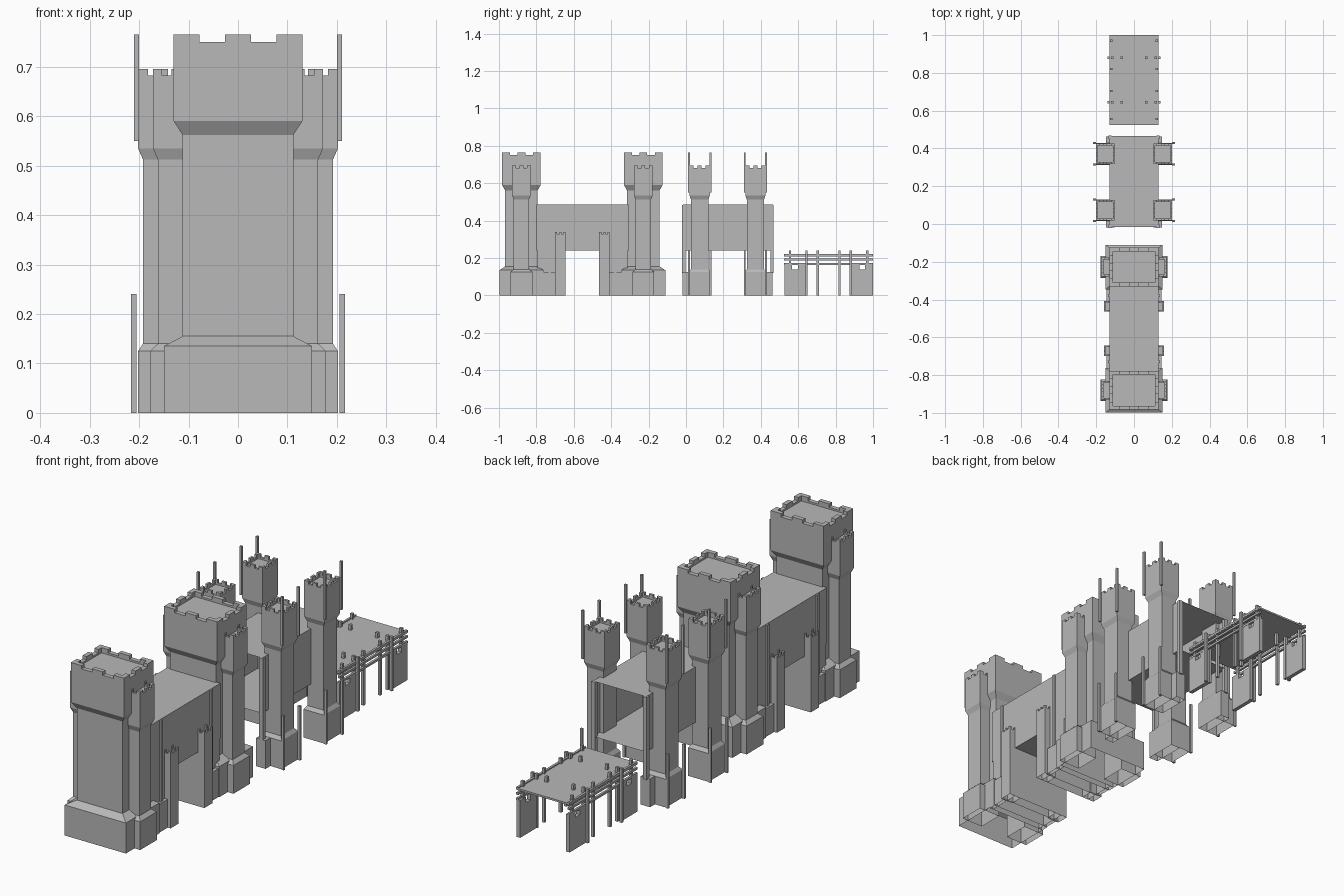
import bpy, bmesh

if "Cube" in bpy.data.objects:
    bpy.data.objects.remove(bpy.data.objects["Cube"], do_unlink=True)

stone = bpy.data.materials.new("stone_grey")
stone.use_nodes = True
GREY = (0.48, 0.48, 0.48, 1)
stone.diffuse_color = GREY
stone.node_tree.nodes["Principled BSDF"].inputs["Base Color"].default_value = GREY


def finish(bm, name):
    bmesh.ops.recalc_face_normals(bm, faces=bm.faces)
    mesh = bpy.data.meshes.new(name)
    bm.to_mesh(mesh)
    bm.free()
    mesh.materials.append(stone)
    ob = bpy.data.objects.new(name, mesh)
    bpy.context.collection.objects.link(ob)


def loft(bm, cx, cy, rings, cap=True):
    """Rectangular rings (half x, half y, z) joined bottom to top, open below."""
    prev = None
    for hx, hy, z in rings:
        ring = [bm.verts.new((cx + sx * hx, cy + sy * hy, z))
                for sx, sy in ((-1, -1), (1, -1), (1, 1), (-1, 1))]
        if prev:
            for i in range(4):
                j = (i + 1) % 4
                bm.faces.new((prev[i], prev[j], ring[j], ring[i]))
        prev = ring
    if cap:
        bm.faces.new(prev)


def add_box(bm, x0, x1, y0, y1, z0, z1):
    hx, hy = abs(x1 - x0) / 2, (y1 - y0) / 2
    cx, cy = (x0 + x1) / 2, (y0 + y1) / 2
    loft(bm, cx, cy, [(hx, hy, z0), (hx, hy, z1)])
    bm.verts.ensure_lookup_table()
    bm.faces.new(bm.verts[-8:-4][::-1])


def box(name, *bounds):
    bm = bmesh.new()
    add_box(bm, *bounds)
    finish(bm, name)


def merlons(bm, cx, cy, hx, hy, z0, z1, t):
    """Corner and middle teeth around a rectangular parapet."""
    ax, ay, mx, my = hx * 0.4, hy * 0.4, hx * 0.2, hy * 0.2
    for s in (-1, 1):
        for u in (-1, 1):
            # corner tooth made of two arms
            xs = sorted((cx + s * hx, cx + s * (hx - ax)))
            ys = sorted((cy + u * hy, cy + u * (hy - t)))
            add_box(bm, *xs, *ys, z0, z1)
            xs = sorted((cx + s * hx, cx + s * (hx - t)))
            ys = sorted((cy + u * (hy - t), cy + u * (hy - ay)))
            add_box(bm, *xs, *ys, z0, z1)
        ys = sorted((cy + s * hy, cy + s * (hy - t)))
        add_box(bm, cx - mx, cx + mx, *ys, z0, z1)
        xs = sorted((cx + s * hx, cx + s * (hx - t)))
        add_box(bm, *xs, cy - my, cy + my, z0, z1)


def tower(name, cx, cy, rings, top, t):
    """Lofted tower with sunken roof and battlements."""
    bm = bmesh.new()
    hx, hy, z = rings[-1]
    inner = (hx - t, hy - t)
    loft(bm, cx, cy, rings + [(*inner, z), (*inner, z - 0.008)])
    merlons(bm, cx, cy, hx, hy, z, top, t)
    finish(bm, name)


def turret_rings(base, shaft, head):
    return [(*base, 0), (*base, 0.125), (*shaft, 0.14), (*shaft, 0.512),
            (*head, 0.535), (*head, 0.682)]


def bridge(name, y0, y1, z0, z1, hx):
    """Hollow passage: floor, walls and deck, open at both ends."""
    bm = bmesh.new()
    a, b = [[bm.verts.new((x, y, z)) for x, z in
             ((-hx, z0), (hx, z0), (hx, z1), (-hx, z1))] for y in (y0, y1)]
    for i in range(4):
        j = (i + 1) % 4
        bm.faces.new((a[i], a[j], b[j], b[i]))
    finish(bm, name)


# Long gatehouse: two great towers joined by a bridge
MID = -0.554
bridge("gatehouse_bridge", -0.80, -0.308, 0.24, 0.485, 0.13)
for s, end in ((-1, "front"), (1, "back")):
    cy = MID + s * 0.326
    base, shaft, head = (0.15, 0.118), (0.112, 0.087), (0.13, 0.103)
    tower(f"{end}_great_tower", 0, cy,
          [(*base, 0), (*base, 0.135), (*shaft, 0.155), (*shaft, 0.562),
           (*head, 0.59), (*head, 0.75)], 0.765, 0.02)

    def span(a, b):
        return sorted((MID + s * a, MID + s * b))

    # pier carrying the bridge, with its plinth
    bm = bmesh.new()
    y0, y1 = span(0.09, 0.24)
    loft(bm, 0, (y0 + y1) / 2, [(0.13, 0.075, 0), (0.13, 0.075, 0.24)])
    y0, y1 = span(0.14, 0.24)
    loft(bm, 0, (y0 + y1) / 2, [(0.146, 0.05, 0), (0.146, 0.05, 0.125)])
    finish(bm, f"{end}_bridge_pier")

    for m, side in ((-1, "right"), (1, "left")):
        tower(f"{end}_{side}_side_turret", m * 0.125, cy,
              turret_rings((0.053, 0.058), (0.037, 0.041), (0.047, 0.05)),
              0.695, 0.01)
        tower(f"{end}_{side}_buttress", m * 0.13, MID + s * 0.118,
              [(0.03, 0.028, 0), (0.03, 0.028, 0.328)], 0.34, 0.008)
        box(f"{end}_{side}_pilaster", m * 0.125, m * 0.138,
            *span(0.168, 0.182), 0.12, 0.484)

# Short gatehouse: open passage held by four turrets
bridge("short_bridge", -0.017, 0.465, 0.24, 0.485, 0.13)
for s, end in ((-1, "front"), (1, "back")):
    cy = 0.222 + s * 0.149
    for m, side in ((-1, "right"), (1, "left")):
        cx = m * 0.152
        tag = f"short_{end}_{side}"
        tower(f"{tag}_turret", cx, cy,
              turret_rings((0.05, 0.058), (0.04, 0.046), (0.05, 0.054)),
              0.695, 0.01)
        # plinth reaching to the end of the passage
        bm = bmesh.new()
        loft(bm, m * 0.125, 0.222 + s * 0.167,
             [(0.023, 0.074, 0), (0.023, 0.074, 0.125)])
        finish(bm, f"{tag}_plinth")
        # poles on the outer corners, low and high
        for u in (-1, 1):
            y = cy + u * 0.057
            box(f"{tag}_high_pole", m * 0.200, m * 0.210, y - 0.005, y + 0.005, 0.55, 0.765)
            box(f"{tag}_low_pole", m * 0.205, m * 0.216, y - 0.005, y + 0.005, 0, 0.24)
        # corner post of the passage end
        y = 0.224 + s * 0.236
        box(f"{tag}_end_post", m * 0.118, m * 0.136, y - 0.009, y + 0.009, 0.12, 0.484)

# Wooden jetty
box("jetty_deck", -0.13, 0.13, 0.525, 1.0, 0.208, 0.216)
JM = 0.7625
for m, side in ((-1, "right"), (1, "left")):
    for z in (0.163, 0.187, 0.211):
        box(f"jetty_{side}_rail", m * 0.121, m * 0.131, 0.525, 1.0, z, z + 0.010)
    for s in (-1, 1):
        # posts: short at the ends, full height elsewhere
        for x, d, low in ((0.12, 0.207, 0.14), (0.12, 0.058, 0), (0.135, 0.118, 0),
                          (0.115, 0.118, 0), (0.065, 0.118, 0.15)):
            y = JM + s * d
            box(f"jetty_{side}_post", m * x - 0.006, m * x + 0.006,
                y - 0.006, y + 0.006, low, 0.24)
        # broken stone footing with a notched top
        bm = bmesh.new()
        for a, b, top in ((0.12, 0.165, 0.165), (0.165, 0.195, 0.14), (0.195, 0.237, 0.165)):
            add_box(bm, m * 0.112, m * 0.13, *sorted((JM + s * a, JM + s * b)), 0, top)
        finish(bm, f"jetty_{side}_footing")
